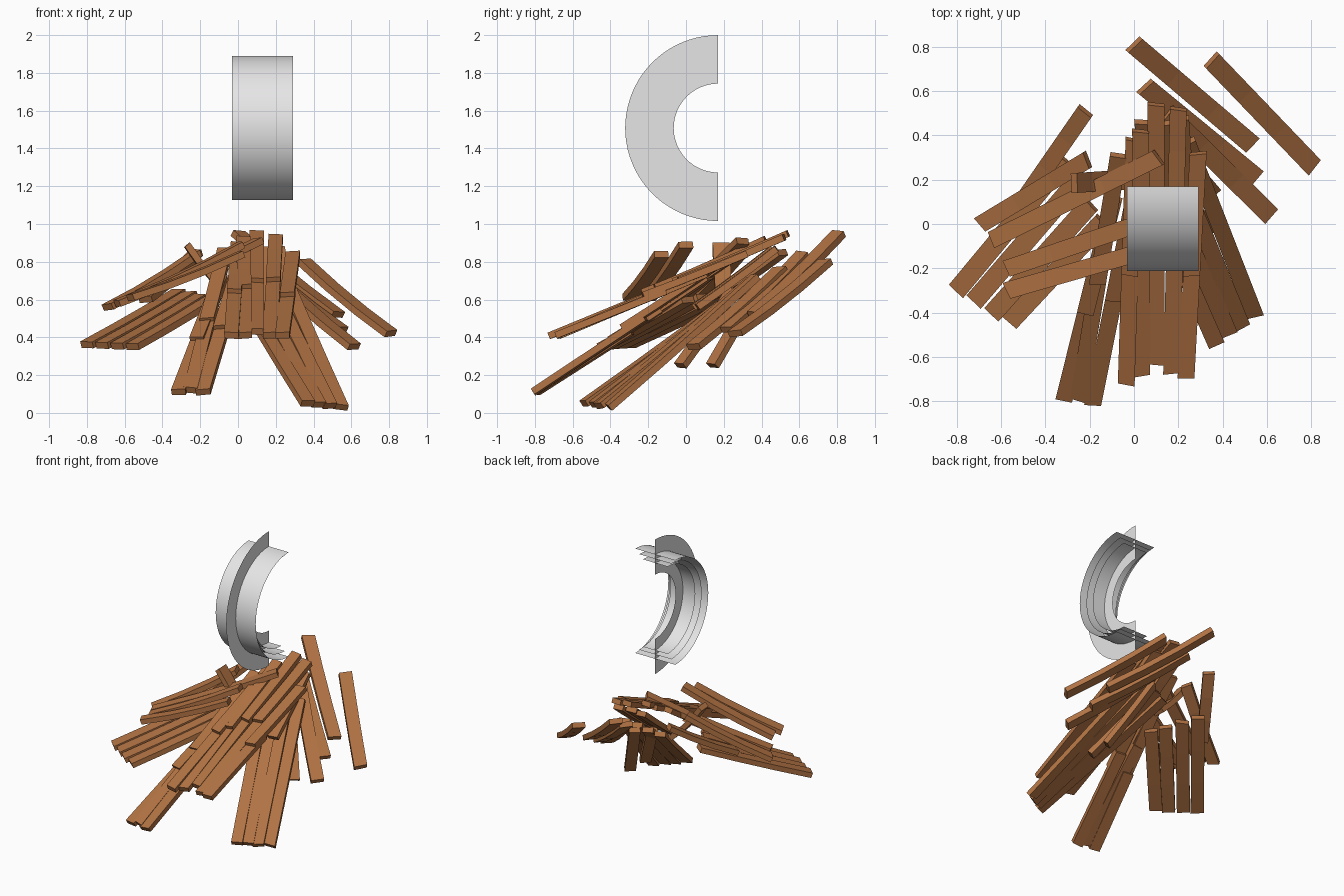
import bpy, bmesh, math, random
from mathutils import Vector

if "Cube" in bpy.data.objects:
    bpy.data.objects.remove(bpy.data.objects["Cube"])

random.seed(4)


def material(name, rgb):
    m = bpy.data.materials.new(name)
    m.diffuse_color = (*rgb, 1)
    m.use_nodes = True
    m.node_tree.nodes["Principled BSDF"].inputs["Base Color"].default_value = m.diffuse_color
    return m


WOOD = material("warm brown wood", (0.44, 0.17, 0.057))
GREY = material("pale grey", (0.80, 0.79, 0.80))


def finish(bm, name, mat, smooth=False):
    me = bpy.data.meshes.new(name)
    bm.to_mesh(me)
    bm.free()
    me.materials.append(mat)
    ob = bpy.data.objects.new(name, me)
    bpy.context.collection.objects.link(ob)
    if smooth:
        for p in me.polygons:
            p.use_smooth = True
    return ob


def board(name, low, high, width=0.076, thick=0.036, sag=0.012):
    """Slightly bowed rectangular board between two end points."""
    a, b = Vector(low), Vector(high)
    d = (b - a).normalized()
    side = d.cross(Vector((0, 0, 1))).normalized()
    up = side.cross(d)
    bm = bmesh.new()
    rings = []
    for i in range(4):
        t = i / 3
        c = a.lerp(b, t) - up * sag * 4 * t * (1 - t)
        # ends are cut a little out of square
        skew = d * random.uniform(-0.008, 0.008) if i in (0, 3) else Vector()
        rings.append([bm.verts.new(c + side * (s * width / 2) + up * (u * thick / 2) + skew * s)
                      for s, u in ((-1, -1), (1, -1), (1, 1), (-1, 1))])
    for r, q in zip(rings, rings[1:]):
        for k in range(4):
            n = (k + 1) % 4
            bm.faces.new((r[k], r[n], q[n], q[k]))
    bm.faces.new(rings[0][::-1])
    bm.faces.new(rings[-1])
    bmesh.ops.recalc_face_normals(bm, faces=bm.faces)
    finish(bm, name, WOOD)


def lapped(name, low, high):
    """Long run made of two boards, the upper one lapping over the lower."""
    a, b = Vector(low), Vector(high)
    lift = Vector((0, 0, 0.015))
    cut = random.uniform(0.42, 0.54)
    board(name + "_lower", a, a.lerp(b, cut + 0.12) - lift, sag=0.0)
    board(name + "_upper", a.lerp(b, cut) + lift, b, sag=0.004)


# Long lapped boards: centre fan and left front fan
centre = [((-.035, -.72, .41), (.00, .38, .89)), ((.035, -.68, .41), (.03, .42, .92)),
          ((.10, -.63, .43), (.10, .54, .95)), ((.17, -.67, .41), (.20, .52, .93)),
          ((.235, -.69, .41), (.29, .32, .84))]
left_front = [((-.315, -.79, .11), (-.09, .12, .72)), ((-.25, -.79, .12), (-.07, .31, .86)),
              ((-.185, -.81, .11), (.02, .22, .82))]
for group, runs in (("centre_board", centre), ("left_front_board", left_front)):
    for i, (lo, hi) in enumerate(runs):
        lapped(f"{group}_{i + 1}", lo, hi)

# Parallel fans, spread evenly between a first and a last board
fans = {
    "right_front_board": (4, .076, (.37, -.54, .05), (.00, .30, .66), (.545, -.41, .03), (.24, .37, .72)),
    "left_board": (4, .088, (-.80, -.30, .36), (-.31, .29, .64), (-.56, -.44, .35), (-.14, .01, .60)),
    "right_back_leg": (2, .076, (.355, .14, .25), (.15, .38, .68), (.35, -.03, .25), (.10, .25, .65)),
    "centre_under_board": (3, .076, (.07, .06, .56), (.04, .46, .86), (.24, .06, .56), (.21, .48, .87)),
}
for name, (n, width, lo0, hi0, lo1, hi1) in fans.items():
    for i in range(n):
        t = i / (n - 1)
        jig = Vector((0, random.uniform(-.02, .02), 0)) if 0 < i < n - 1 else Vector()
        board(f"{name}_{i + 1}", Vector(lo0).lerp(Vector(lo1), t) + jig,
              Vector(hi0).lerp(Vector(hi1), t) + jig, width, sag=0.004)

# Loose single boards at the back right and upper left
loose = {
    "back_right_board": (.088, [((.53, .36, .52), (.00, .81, .95)), ((.55, .21, .44), (.05, .62, .84)),
                                ((.615, .04, .35), (.15, .50, .76)), ((.81, .26, .42), (.35, .74, .80))]),
    "upper_left_board": (.078, [((-.69, 0, .56), (-.21, .29, .85)), ((-.64, -.07, .58), (.11, .30, .91)),
                                ((-.57, -.20, .61), (.02, 0, .89)), ((-.57, -.30, .61), (.02, -.13, .84)),
                                ((-.49, .12, .60), (-.22, .51, .85))]),
    "crossing_board": (.09, [((-.04, .20, .62), (-.27, .185, .89))]),
}
for name, (width, runs) in loose.items():
    for i, (lo, hi) in enumerate(runs):
        board(f"{name}_{i + 1}", lo, hi, width)

# Half ring: thin arc sheets crossed by a flat half-ring plate
CY, CZ, CX, STEPS = 0.17, 1.508, 0.13, 40


def arc_strip(name, r0, x0, r1, x1, smooth):
    bm = bmesh.new()
    prev = None
    for i in range(STEPS + 1):
        a = math.pi / 2 + math.pi * i / STEPS
        pair = [bm.verts.new((x, CY + r * math.cos(a), CZ + r * math.sin(a)))
                for r, x in ((r0, x0), (r1, x1))]
        if prev:
            bm.faces.new((prev[0], prev[1], pair[1], pair[0]))
        prev = pair
    finish(bm, name, GREY, smooth)


arc_strip("half_ring_plate", 0.235, CX, 0.492, CX, False)
for i, (r, half) in enumerate(((0.382, 0.162), (0.35, 0.13), (0.32, 0.10))):
    arc_strip(f"arc_sheet_{i + 1}", r, CX - half, r, CX + half, True)
